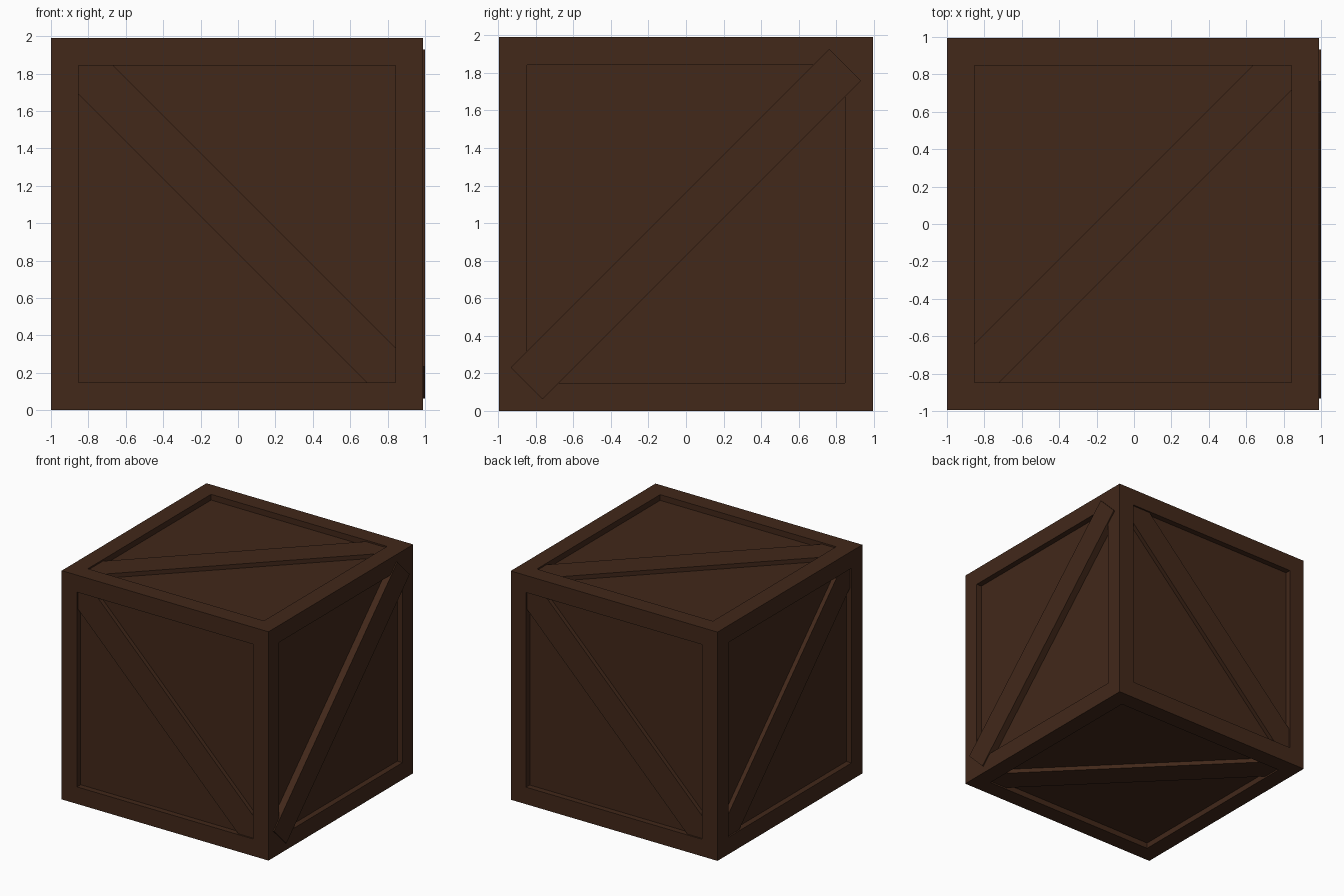
import bpy, bmesh
from mathutils import Matrix, Vector

if "Cube" in bpy.data.objects:
    bpy.data.objects.remove(bpy.data.objects["Cube"])

HALF = 0.995          # half size of the crate body
RIM = 0.148           # width of the raised frame
RECESS = 0.05         # depth of the sunken panels
CENTRE = Vector((-0.005, 0, HALF))

wood = bpy.data.materials.new("dark_wood")
wood.diffuse_color = (0.054, 0.021, 0.010, 1)
wood.use_nodes = True
wood.node_tree.nodes["Principled BSDF"].inputs["Base Color"].default_value = wood.diffuse_color


def finish(bm, name):
    mesh = bpy.data.meshes.new(name)
    bmesh.ops.recalc_face_normals(bm, faces=bm.faces)
    bm.to_mesh(mesh)
    bm.free()
    mesh.materials.append(wood)
    obj = bpy.data.objects.new(name, mesh)
    bpy.context.collection.objects.link(obj)
    return obj


# Crate body: cube with an inset, sunken panel on every side
bm = bmesh.new()
bmesh.ops.create_cube(bm, size=2 * HALF, matrix=Matrix.Translation(CENTRE))
bmesh.ops.inset_individual(bm, faces=bm.faces[:], thickness=RIM, use_even_offset=True)
panels = [f for f in bm.faces if f.calc_area() > 2]
for f in panels:
    n = f.normal.copy()
    bmesh.ops.inset_individual(bm, faces=[f], thickness=0.0, depth=0.0)
    for v in f.verts:
        v.co -= n * RECESS
bmesh.ops.remove_doubles(bm, verts=bm.verts, dist=0.0001)
finish(bm, "crate_body")


# Diagonal brace lying on one panel
def brace(name, normal, along, top=-0.013, shift=0.0):
    n, a = Vector(normal), Vector(along).normalized()
    w = n.cross(a)
    low = -RECESS - 0.01
    thick = top - low
    pos = CENTRE + n * (HALF + low + thick / 2) + w * shift
    rot = Matrix((a, w, n)).transposed().to_4x4()
    bm = bmesh.new()
    bmesh.ops.create_cube(bm, size=1, matrix=Matrix.Translation(pos) @ rot
                          @ Matrix.Diagonal((2.397, 0.24, thick, 1)))
    return finish(bm, name)


brace("front_brace", (0, -1, 0), (-1, 0, 1), shift=-0.012)
brace("back_brace", (0, 1, 0), (1, 0, 1), shift=-0.012)
brace("right_brace", (1, 0, 0), (0, 1, 1), top=0.01)   # stands proud of the frame
brace("left_brace", (-1, 0, 0), (0, -1, 1))
brace("top_brace", (0, 0, 1), (1, 1, 0), shift=0.026)
brace("bottom_brace", (0, 0, -1), (1, -1, 0))
